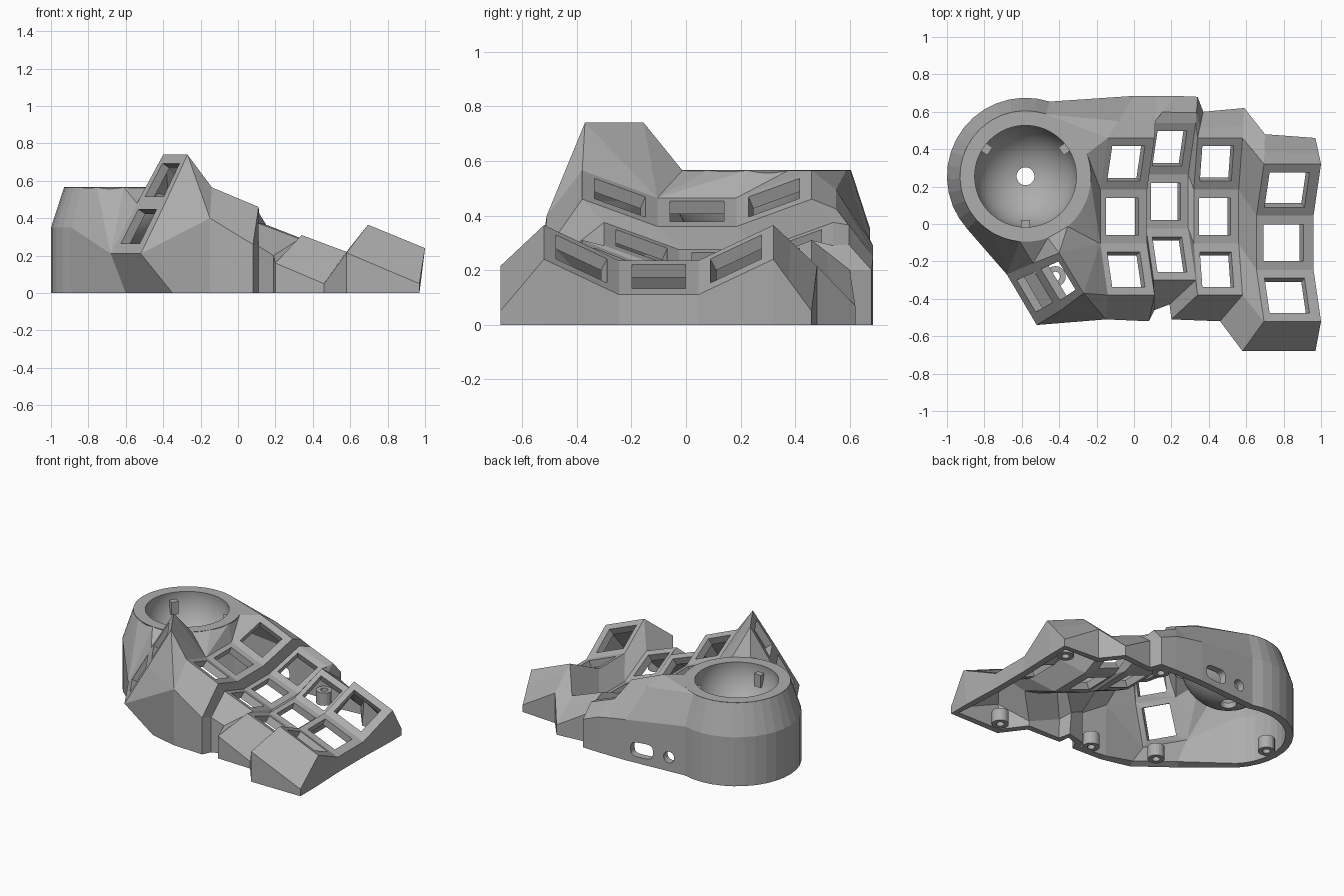
import bpy, bmesh, math
from mathutils import Vector as V

cube = bpy.data.objects.get("Cube")
if cube:
    bpy.data.objects.remove(cube, do_unlink=True)

grey = bpy.data.materials.new("plain grey")
grey.use_nodes = True
grey.diffuse_color = (0.42, 0.42, 0.42, 1)
grey.node_tree.nodes["Principled BSDF"].inputs["Base Color"].default_value = grey.diffuse_color

HUB = V((-0.58, 0.255, 0))


def add_object(name, bm):
    mesh = bpy.data.meshes.new(name)
    bm.to_mesh(mesh)
    bm.free()
    ob = bpy.data.objects.new(name, mesh)
    bpy.context.collection.objects.link(ob)
    mesh.materials.append(grey)
    return ob


def polar(radius, degrees, z):
    a = math.radians(degrees)
    return HUB + V((radius * math.cos(a), radius * math.sin(a), z))


def lathe(name, profile, centre, steps):
    """Closed profile of (radius, z) turned about a vertical axis."""
    bm = bmesh.new()
    verts = [bm.verts.new((r, 0, z)) for r, z in profile]
    edges = [bm.edges.new((verts[i - 1], verts[i])) for i in range(len(verts))]
    bmesh.ops.spin(bm, geom=verts + edges, cent=(0, 0, 0), axis=(0, 0, 1),
                   angle=math.tau, steps=steps, use_merge=True)
    bmesh.ops.remove_doubles(bm, verts=bm.verts, dist=0.0001)
    bmesh.ops.recalc_face_normals(bm, faces=bm.faces)
    ob = add_object(name, bm)
    ob.location = centre
    return ob


# Outer skin of the case, later thickened inward
bm = bmesh.new()


def face(*points):
    bm.faces.new([bm.verts.new(p) for p in points])


def loft(a, b):
    for i in range(len(a) - 1):
        face(a[i], a[i + 1], b[i + 1], b[i])


def holed_panel(corners, ring):
    """Four-cornered panel with an opening given in panel fractions."""
    c0, c1, c2, c3 = corners
    pts = [c0.lerp(c1, u).lerp(c3.lerp(c2, u), v) for u, v in ring]
    n = len(pts) // 4
    for i in range(4):
        for j in range(i * n, i * n + n):
            face(corners[i], pts[j], pts[(j + 1) % len(pts)])
        face(corners[i], pts[(i + 1) * n % len(pts)], corners[(i + 1) % 4])


def square_ring(u0, u1, v0, v1):
    return [(u0, v0), (u1, v0), (u1, v1), (u0, v1)]


def round_ring(u, v, ru, rv, power):
    ring = []
    for k in range(24):
        a = math.pi + math.tau * k / 24
        c, s = math.cos(a), math.sin(a)
        ring.append((u + ru * math.copysign(abs(c) ** power, c),
                     v + rv * math.copysign(abs(s) ** power, s)))
    return ring


def floor(points):
    return [V((p.x, p.y, 0)) for p in points]


# Four curved key columns: left x, right x, middle y, left z, right z, end rise, end shift
columns = [(-0.18, 0.07, 0.04, 0.465, 0.36, 0.10, 0.04),
           (0.065, 0.29, 0.12, 0.275, 0.19, 0.10, 0.04),
           (0.32, 0.56, 0.04, 0.20, 0.11, 0.11, 0.02),
           (0.655, 0.96, -0.10, 0.235, 0.11, 0.13, 0.04)]
rails = []
for xl, xr, cy, zl, zr, rise, shift in columns:
    for x, z in ((xl, zl), (xr, zr)):
        rails.append([V((x + e * shift, cy + dy, z + e * rise))
                      for dy, e in ((-0.42, 1), (-0.145, 0), (0.145, 0), (0.42, 1))])
for i in range(0, 8, 2):
    left, right = rails[i], rails[i + 1]
    for k, (v0, v1) in enumerate(((0.16, 0.84), (0.16, 0.84), (0.16, 0.84))):
        holed_panel([left[k], right[k], right[k + 1], left[k + 1]],
                    square_ring(0.12, 0.82, v0, v1))
    if i:
        loft(rails[i - 1], left)

# Front walls with sloping lips
front_lip = [V(p) for p in ((-0.15, -0.51, 0.40), (0.08, -0.52, 0.26), (0.11, -0.46, 0.25),
                            (0.19, -0.43, 0.20), (0.20, -0.51, 0.16), (0.46, -0.52, 0.05),
                            (0.58, -0.68, 0.215), (0.97, -0.68, 0.05))]
front_end = [r[0] for r in rails]
loft(front_end, front_lip)
loft(front_lip, floor(front_lip))

# Back walls with a ridge behind the keys
back_lip = [V(p) for p in ((0.0, 0.685, 0.29), (0.12, 0.685, 0.27), (0.22, 0.685, 0.25),
                           (0.34, 0.68, 0.20), (0.37, 0.60, 0.20), (0.59, 0.62, 0.07),
                           (0.70, 0.48, 0.215), (0.97, 0.46, 0.05))]
back_end = [r[3] for r in rails]
ridge = [e.lerp(l, 0.4) + V((0, 0, 0.04 if i < 4 else 0))
         for i, (e, l) in enumerate(zip(back_end, back_lip))]
loft(back_end, ridge)
loft(ridge, back_lip)
loft(back_lip, floor(back_lip))

# Right wall
side = [front_lip[-1]] + rails[7] + [back_lip[-1]]
loft(side, [V((min(p.x, 0.97), p.y, 0)) for p in side])

# Rounded housing wall
arc = range(72, 223, 10)
rim = [polar(0.35, a, 0.565) for a in arc]
shoulder = [polar(0.42, a, 0.35) for a in arc]
loft(rim, shoulder)
loft(shoulder, floor(shoulder))

# Back panel with a round and a long port
mid = shoulder[0].lerp(back_lip[0], 0.45)
face(rim[0], ridge[0], back_lip[0], mid, shoulder[0])
b0, b1, b2 = floor([shoulder[0], mid, back_lip[0]])
holed_panel([b0, b1, mid, shoulder[0]], round_ring(0.6, 0.3, 0.2, 0.12, 1))
holed_panel([b1, b2, back_lip[0], mid], round_ring(0.5, 0.32, 0.34, 0.17, 0.55))

# Two steep thumb keys
A, B = V((-0.68, -0.27, 0.21)), V((-0.52, -0.54, 0.21))
C, D = V((-0.54, -0.21, 0.48)), V((-0.39, -0.46, 0.48))
E, F = V((-0.40, -0.155, 0.74)), V((-0.27, -0.37, 0.74))
holed_panel([A, B, D, C], square_ring(0.16, 0.8, 0.2, 0.88))
holed_panel([C, D, F, E], square_ring(0.16, 0.84, 0.14, 0.82))

# Webs joining housing, thumb keys and first column
r72, r222, s222 = rim[0], rim[-1], shoulder[-1]
r45, r20, r5, r30, r50, r70, r95, r120 = [
    polar(0.35, a, 0.565) for a in (45, 20, -5, -30, -50, -70, -95, -120)]
s0, s1, s2, s3 = rails[0]
lip = front_lip[0]
base_a, base_b = V((-0.60, -0.27, 0)), V((-0.35, -0.46, 0))
for tri in ((r72, ridge[0], s3), (r72, s3, r45), (r45, s3, r20), (r20, s3, s2),
            (r20, s2, r5), (r5, s2, s1), (r5, s1, r30), (r30, s1, r50), (r50, s1, E),
            (E, s1, F), (F, s1, s0), (F, s0, lip), (F, lip, D), (D, lip, B),
            (r50, E, r70), (r70, E, C), (r70, C, r95), (r95, C, A), (r95, A, r120),
            (r120, A, r222), (r222, A, s222)):
    face(*tri)
face(A, B, base_b, base_a)
face(B, lip, V((lip.x, lip.y, 0)), base_b)
face(s222, A, base_a, V((s222.x, s222.y, 0)))

bmesh.ops.remove_doubles(bm, verts=bm.verts, dist=0.0005)
bmesh.ops.recalc_face_normals(bm, faces=bm.faces)
if sum(f.normal.z * f.calc_area() for f in bm.faces) < 0:
    bmesh.ops.reverse_faces(bm, faces=bm.faces)
case = add_object("case_shell", bm)
solid = case.modifiers.new("thickness", "SOLIDIFY")
solid.thickness = 0.05
solid.offset = -1
case.data = bpy.data.meshes.new_from_object(
    case.evaluated_get(bpy.context.evaluated_depsgraph_get()))
case.modifiers.clear()
for v in case.data.vertices:
    v.co.z = max(v.co.z, 0)

# Ball cup with flat rim and open sensor hole
inner = [(0.275 * math.cos(a), 0.54 - 0.275 * math.sin(a))
         for a in [math.radians(d) for d in range(0, 81, 8)]]
outer = [(r * 1.13, 0.54 + (z - 0.54) * 1.13) for r, z in reversed(inner)]
cup = lathe("ball_cup", [(0.35, 0.566), (0.272, 0.566)] + inner + outer + [(0.34, 0.54)], HUB, 64)
bpy.ops.object.select_all(action="DESELECT")
cup.select_set(True)
bpy.context.view_layer.objects.active = cup
bpy.ops.object.shade_smooth_by_angle(angle=math.radians(30))

# Bearing blocks inside the cup
for n, angle in enumerate((35, 145, 270)):
    bm = bmesh.new()
    bmesh.ops.create_cube(bm, size=1)
    bmesh.ops.scale(bm, vec=(0.045, 0.05, 0.09), verts=bm.verts)
    block = add_object("bearing_block_%d" % (n + 1), bm)
    block.location = polar(0.255, angle, 0.47)
    block.rotation_euler.z = math.radians(angle)

# Screw posts along the inside of the walls
for n, (x, y) in enumerate(((-0.90, 0.255), (-0.42, -0.28), (0.0, -0.43), (0.64, -0.58),
                            (0.88, 0.36), (0.27, 0.59))):
    lathe("screw_post_%d" % (n + 1), [(0.025, 0), (0.055, 0), (0.055, 0.09), (0.025, 0.09)],
          (x, y, 0), 20)
